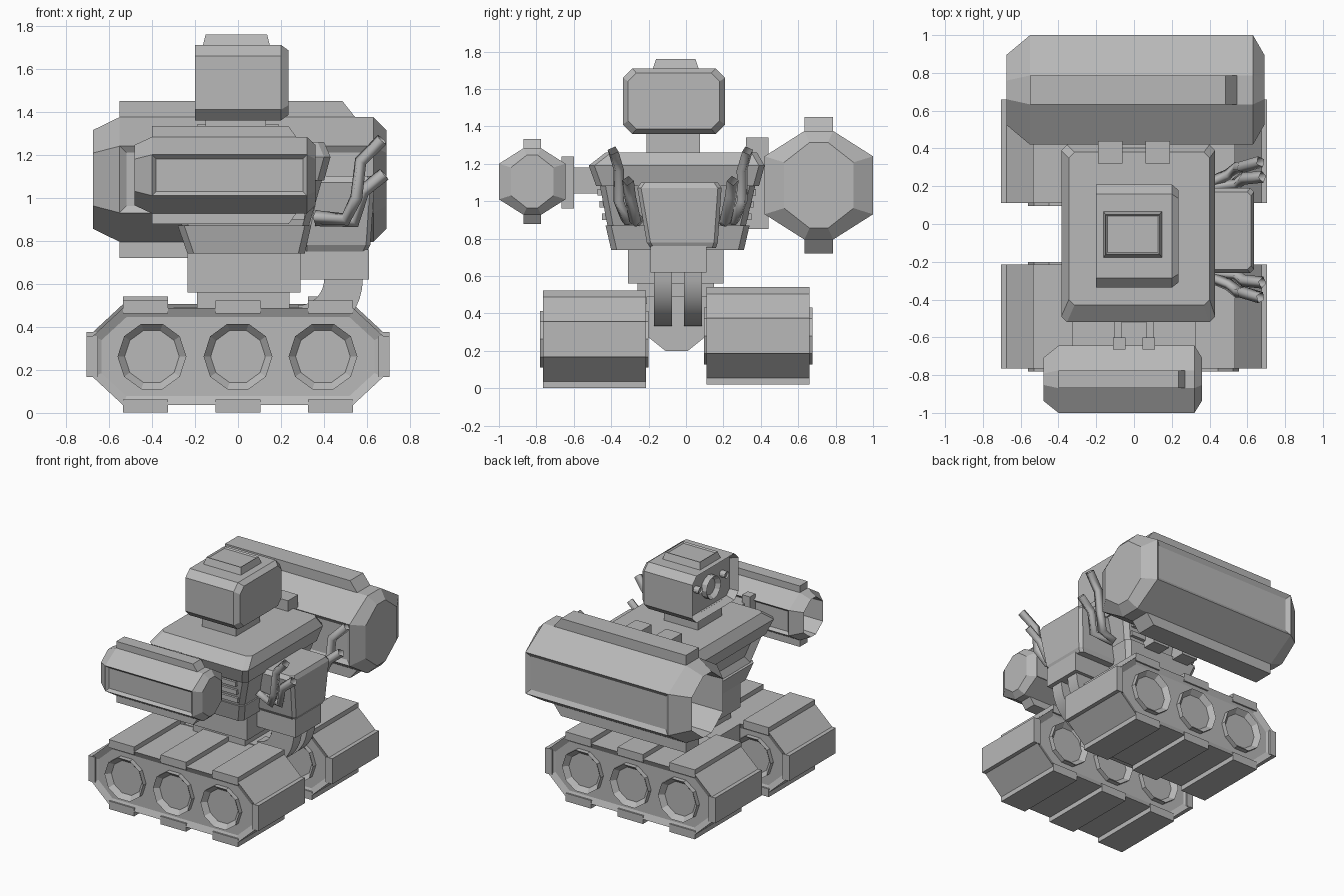
import bpy
import bmesh
import math
from mathutils import Vector

cube = bpy.data.objects.get("Cube")
if cube:
    bpy.data.objects.remove(cube, do_unlink=True)

grey = bpy.data.materials.new("plain grey")
grey.use_nodes = True
grey.diffuse_color = (0.48, 0.48, 0.48, 1)
grey.node_tree.nodes["Principled BSDF"].inputs["Base Color"].default_value = grey.diffuse_color

MID = -0.05  # y of the body's mirror plane


def loft(name, rings, insets=()):
    """Skin closed rings, cap both ends, then sink panels: (direction, border, depth)."""
    bm = bmesh.new()
    loops = [[bm.verts.new(p) for p in ring] for ring in rings]
    for a, b in zip(loops, loops[1:]):
        for i in range(len(a)):
            j = (i + 1) % len(a)
            bm.faces.new((a[i], a[j], b[j], b[i]))
    bm.faces.new(loops[0][::-1])
    bm.faces.new(loops[-1])
    bmesh.ops.recalc_face_normals(bm, faces=bm.faces)
    for direction, border, depth in insets:
        d = Vector(direction)
        face = max((f for f in bm.faces if f.normal.dot(d) > 0.9), key=lambda f: f.calc_area())
        bmesh.ops.inset_individual(bm, faces=[face], thickness=border, depth=-depth)
    mesh = bpy.data.meshes.new(name)
    bm.to_mesh(mesh)
    bm.free()
    mesh.materials.append(grey)
    obj = bpy.data.objects.new(name, mesh)
    bpy.context.collection.objects.link(obj)
    return obj


def chamfered(u0, u1, v0, v1, c):
    """Rectangle outline with cut corners."""
    return [(u0 + c, v0), (u1 - c, v0), (u1, v0 + c), (u1, v1 - c),
            (u1 - c, v1), (u0 + c, v1), (u0, v1 - c), (u0, v0 + c)]


def box(name, x0, x1, y0, y1, z0, z1, top=0.0):
    """Box whose top may be drawn in by a margin."""
    def ring(z, m):
        return [(x0 + m, y0 + m, z), (x1 - m, y0 + m, z), (x1 - m, y1 - m, z), (x0 + m, y1 - m, z)]
    return loft(name, [ring(z0, 0), ring(z1, top)])


def along_x(profile, x):
    return [(x, y, z) for y, z in profile]


def along_y(profile, y):
    return [(x, y, z) for x, z in profile]


def circle(u, v, r, n):
    return [(u + r * math.cos(math.tau * i / n), v + r * math.sin(math.tau * i / n)) for i in range(n)]


def tapered_block(name, levels, c, insets=()):
    """Stack of cut-corner rectangles: (z, x0, x1, y0, y1)."""
    return loft(name, [[(x, y, z) for x, y in chamfered(x0, x1, y0, y1, c)]
                       for z, x0, x1, y0, y1 in levels], insets)


# Tracks, each with a recessed side, tread plates and three wheels
for side, cy, cz in (("right", -0.49, 0.262), ("left", 0.385, 0.28)):
    w = 0.275
    hull = [(0.675, 0.095), (0.535, 0.225), (-0.535, 0.225), (-0.675, 0.095),
            (-0.675, -0.095), (-0.535, -0.225), (0.535, -0.225), (0.675, -0.095)]
    hull = [(x, z + cz) for x, z in hull]
    loft(side + "_track", [along_y(hull, cy - w), along_y(hull, cy + w)],
         [((0, -1, 0), 0.045, 0.02), ((0, 1, 0), 0.045, 0.02)])
    for sign in (-1, 1):
        for i, x in enumerate((-0.43, 0, 0.43)):
            z0, z1 = sorted((cz + sign * 0.2, cz + sign * 0.26))
            box(f"{side}_tread_{i}", x - 0.105, x + 0.105, cy - w, cy + w, z0, z1)
        x0, x1 = sorted((sign * 0.65, sign * 0.705))
        box(side + "_end_tread", x0, x1, cy - w, cy + w, cz - 0.095, cz + 0.095)
    for x in (-0.4, 0, 0.395):
        rim = circle(x, cz, 0.16, 10)
        loft(side + "_wheel", [along_y(rim, cy - w - 0.015), along_y(rim, cy + w + 0.015)],
             [((0, -1, 0), 0.033, 0.035), ((0, 1, 0), 0.033, 0.035)])

# Hub between the tracks and the two curved rear struts
hub = [(-0.21, 0.28), (-0.11, 0.2), (0.01, 0.2), (0.11, 0.28), (0.11, 0.49), (-0.21, 0.49)]
loft("axle_hub", [along_x(hub, -0.3), along_x(hub, 0.3)])
box("waist", -0.19, 0.24, -0.26, 0.15, 0.45, 0.58)
for y0, y1 in ((-0.17, -0.075), (-0.01, 0.085)):
    turns = [math.radians(-9 * i) for i in range(11)]
    strut = [(0.28 + 0.3 * math.cos(t), 0.62 + 0.29 * math.sin(t)) for t in turns]
    strut += [(0.28 + 0.12 * math.cos(t), 0.62 + 0.12 * math.sin(t)) for t in reversed(turns)]
    obj = loft("rear_strut", [along_y(strut, y0), along_y(strut, y1)])
    bpy.ops.object.select_all(action="DESELECT")
    obj.select_set(True)
    bpy.context.view_layer.objects.active = obj
    bpy.ops.object.shade_smooth_by_angle()

# Torso
box("pelvis", -0.235, 0.29, -0.31, 0.2, 0.56, 0.76)
tapered_block("chest_base", [(0.74, -0.235, 0.31, -0.4, 0.31), (0.87, -0.28, 0.34, -0.43, 0.34)], 0.03)
tapered_block("chest", [(0.87, -0.26, 0.33, -0.42, 0.32), (1.08, -0.33, 0.39, -0.46, 0.37)], 0.03,
              [((-1, 0, 0), 0.05, 0.04)])
tapered_block("chest_top", [(1.08, -0.345, 0.4, -0.48, 0.39), (1.19, -0.385, 0.43, -0.52, 0.42),
                            (1.26, -0.345, 0.4, -0.43, 0.38)], 0.03)
for i in range(3):
    z = 0.9 + 0.065 * i
    out = 0.012 * i
    box("side_vent", 0.08, 0.31, MID - 0.4 - out, MID + 0.4 + out, z, z + 0.035)

# Backpack
tapered_block("backpack", [(0.75, 0.3, 0.6, -0.19, 0.16), (0.78, 0.3, 0.615, -0.21, 0.17),
                           (1.07, 0.36, 0.635, -0.26, 0.19), (1.1, 0.36, 0.62, -0.24, 0.17)], 0.02)
box("backpack_base", 0.28, 0.61, -0.19, 0.11, 0.62, 0.76)


def pipe(name, path):
    curve = bpy.data.curves.new(name, "CURVE")
    curve.dimensions = "3D"
    curve.bevel_depth = 0.032
    curve.bevel_resolution = 0
    spline = curve.splines.new("POLY")
    spline.points.add(len(path) - 1)
    for point, co in zip(spline.points, path):
        point.co = (*co, 1)
    curve.materials.append(grey)
    bpy.context.collection.objects.link(bpy.data.objects.new(name, curve))


# Exhaust pipes: x, distance from the middle, z
long_pipe = [(0.36, 0.23, 0.91), (0.5, 0.29, 0.9), (0.55, 0.33, 1.0), (0.57, 0.33, 1.17), (0.67, 0.36, 1.27)]
short_pipe = [(0.36, 0.22, 0.9), (0.54, 0.24, 0.89), (0.58, 0.27, 1.03), (0.68, 0.28, 1.11)]
for sign in (-1, 1):
    for name, path in (("long_exhaust", long_pipe), ("short_exhaust", short_pipe)):
        pipe(name, [(x, MID + 0.02 + sign * d, z) for x, d, z in path])

# Head with an open face, lens and two small lamps
box("neck", -0.15, 0.13, -0.21, 0.075, 1.24, 1.38)
face = chamfered(-0.337, 0.209, 1.36, 1.71, 0.05)
back = chamfered(-0.31, 0.18, 1.385, 1.685, 0.045)
loft("head", [along_x(face, -0.2), along_x(face, 0.2), along_x(back, 0.235)], [((-1, 0, 0), 0.025, 0.06)])
for name, y, z, r, depth in (("lens", -0.064, 1.535, 0.085, 0.03), ("lamp", -0.22, 1.57, 0.025, 0.01),
                             ("lamp", 0.09, 1.57, 0.025, 0.01)):
    disc = circle(y, z, r, 12)
    loft(name, [along_x(disc, -0.185), along_x(disc, -0.13)], [((-1, 0, 0), r * 0.3, depth)])
loft("head_hatch", [[(x, y, 1.7) for x, y in ((-0.165, -0.18), (0.15, -0.18), (0.15, 0.07), (-0.165, 0.07))],
                    [(x, y, 1.76) for x, y in ((-0.15, -0.16), (0.135, -0.16), (0.135, 0.05), (-0.15, 0.05))]],
     [((0, 0, 1), 0.012, 0.01)])


def cannon(name, cy, cz, r, flat, side, xs, fin_x1, fin_h):
    """Eight-sided pod, open at the muzzle, with a fin above and below."""
    def ring(x, ky, kz):
        pts = [(flat, r), (r, side), (r, -side), (flat, -r), (-flat, -r), (-r, -side), (-r, side), (-flat, r)]
        return along_x([(cy + y * ky, cz + z * kz) for y, z in pts], x)
    x0, x1, x2, x3 = xs
    loft(name, [ring(x0, 0.64, 0.79), ring(x1, 1, 1), ring(x2, 1, 1), ring(x3, 0.64, 0.79)],
         [((0, -1, 0), r * 0.15, 0.02), ((0, 1, 0), r * 0.15, 0.02), ((-1, 0, 0), 0.012, r * 1.2)])
    for sign in (-1, 1):
        base, tip = cz + sign * (r - 0.02), cz + sign * (r + fin_h)
        fin = [(x1, base), (fin_x1 + fin_h, base), (fin_x1, tip), (x1, tip)]
        loft(name + "_fin", [along_y(fin, cy - flat), along_y(fin, cy + flat)])


cannon("small_cannon", -0.822, 1.105, 0.178, 0.047, 0.095, (-0.48, -0.4, 0.32, 0.36), 0.235, 0.05)
cannon("large_cannon", 0.71, 1.085, 0.29, 0.077, 0.155, (-0.675, -0.55, 0.63, 0.69), 0.485, 0.075)

# Arm joints
box("small_arm", -0.065, 0.065, -0.66, -0.4, 1.04, 1.18)
box("large_arm", -0.08, 0.08, 0.3, 0.45, 0.97, 1.22)
for sign in (-1, 1):
    x0, x1 = sorted((sign * 0.045, sign * 0.11))
    box("small_arm_clamp", x0, x1, -0.665, -0.6, 0.96, 1.24)
    x0, x1 = sorted((sign * 0.06, sign * 0.19))
    box("large_arm_clamp", x0, x1, 0.32, 0.44, 0.85, 1.34)
